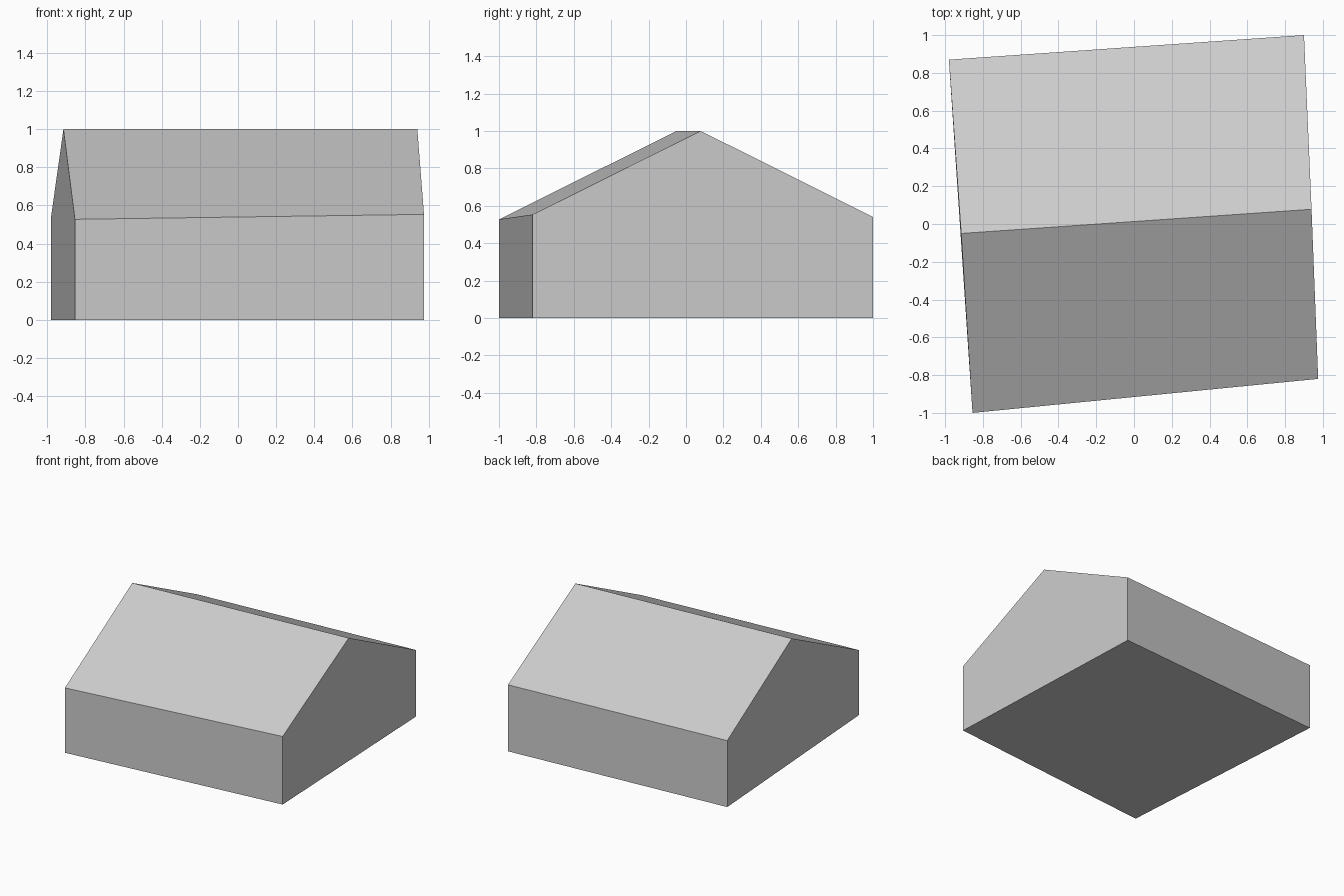
import bpy
import bmesh

old = bpy.data.objects.get("Cube")
if old:
    bpy.data.objects.remove(old, do_unlink=True)

# One plain grey for the whole building
grey = bpy.data.materials.new("light_grey")
grey.use_nodes = True
colour = (0.6, 0.6, 0.6, 1)
grey.diffuse_color = colour
grey.node_tree.nodes["Principled BSDF"].inputs["Base Color"].default_value = colour

# Gable ends: front base, back base, back eave, ridge, front eave
right_gable = [(-0.855, -1.0, 0), (-0.98, 0.87, 0), (-0.98, 0.87, 0.54),
               (-0.915, -0.05, 1.0), (-0.855, -1.0, 0.527)]
left_gable = [(0.975, -0.82, 0), (0.9, 1.0, 0), (0.9, 1.0, 0.54),
              (0.94, 0.078, 1.0), (0.975, -0.82, 0.553)]

# Bridge the gables with floor, walls and roof slopes
bm = bmesh.new()
a = [bm.verts.new(p) for p in right_gable]
b = [bm.verts.new(p) for p in left_gable]
bm.faces.new(a)
bm.faces.new(b)
for i in range(len(a)):
    j = (i + 1) % len(a)
    bm.faces.new((a[i], a[j], b[j], b[i]))
bmesh.ops.recalc_face_normals(bm, faces=bm.faces)

mesh = bpy.data.meshes.new("gabled_building")
bm.to_mesh(mesh)
bm.free()
mesh.materials.append(grey)
bpy.context.collection.objects.link(bpy.data.objects.new("gabled_building", mesh))
